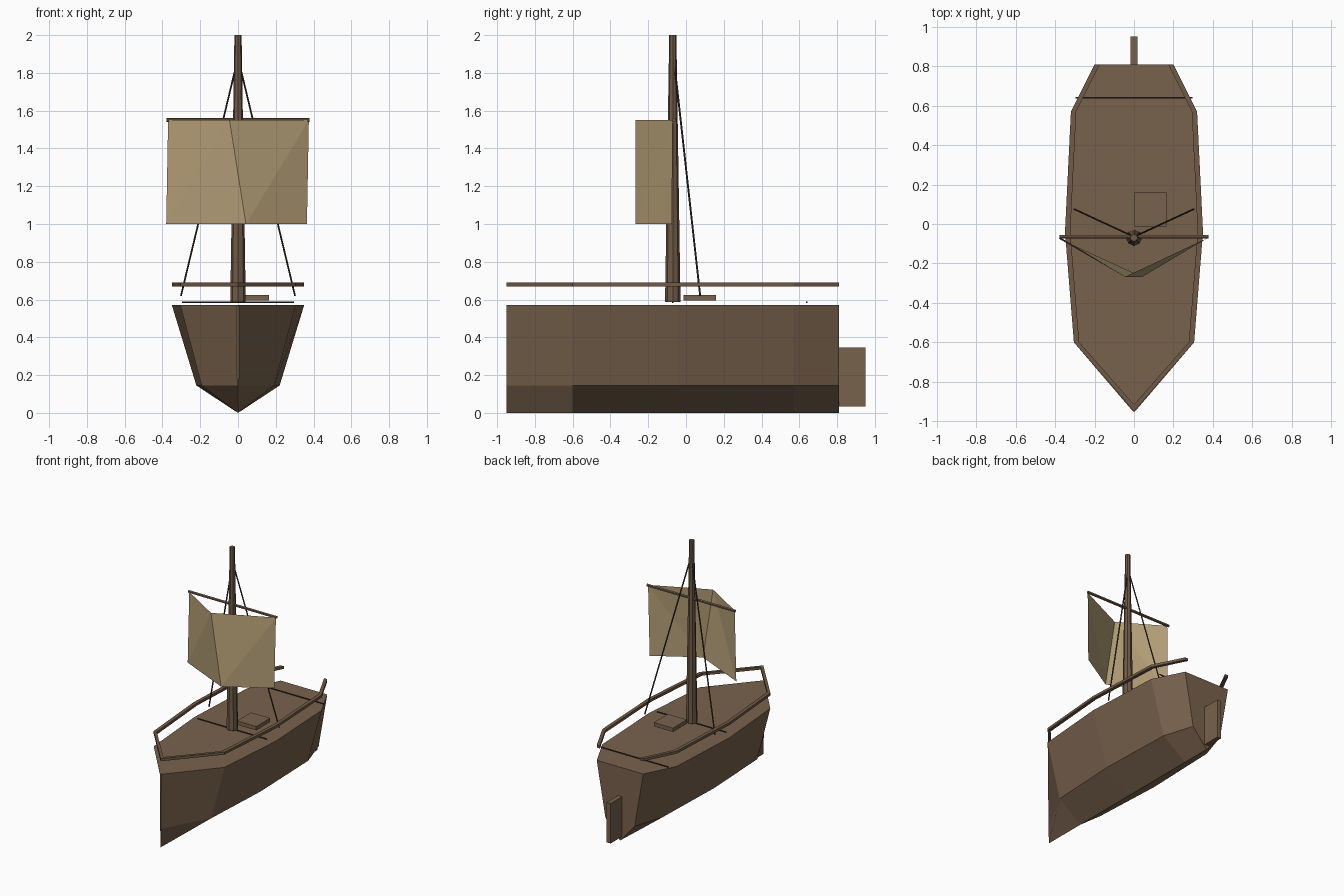
import bpy, bmesh, math
from mathutils import Vector

if "Cube" in bpy.data.objects:
    bpy.data.objects.remove(bpy.data.objects["Cube"])


def material(name, rgb):
    m = bpy.data.materials.new(name)
    m.diffuse_color = (*rgb, 1)
    m.use_nodes = True
    m.node_tree.nodes["Principled BSDF"].inputs["Base Color"].default_value = m.diffuse_color
    return m


HULL = material("hull brown", (0.190, 0.122, 0.074))
SPAR = material("spar brown", (0.160, 0.102, 0.062))
SAIL = material("sail canvas", (0.470, 0.355, 0.190))
ROPE = material("dark rope", (0.050, 0.036, 0.024))


def mesh_object(name, verts, faces, mat):
    me = bpy.data.meshes.new(name)
    bm = bmesh.new()
    vs = [bm.verts.new(v) for v in verts]
    for f in faces:
        bm.faces.new([vs[i] for i in f])
    bmesh.ops.recalc_face_normals(bm, faces=bm.faces)
    bm.to_mesh(me)
    bm.free()
    me.materials.append(mat)
    ob = bpy.data.objects.new(name, me)
    bpy.context.collection.objects.link(ob)
    return ob


def box(name, x, y, z, mat):
    verts = [(a, b, c) for a in x for b in y for c in z]
    faces = [(0, 1, 3, 2), (4, 6, 7, 5), (0, 4, 5, 1), (2, 3, 7, 6), (0, 2, 6, 4), (1, 5, 7, 3)]
    return mesh_object(name, verts, faces, mat)


def rod(name, a, b, r1, r2, sides, mat):
    a, b = Vector(a), Vector(b)
    bpy.ops.mesh.primitive_cone_add(vertices=sides, radius1=r1, radius2=r2,
                                    depth=(b - a).length, location=(a + b) / 2)
    ob = bpy.context.object
    ob.rotation_euler = (b - a).to_track_quat('Z', 'Y').to_euler()
    ob.name = name
    ob.data.materials.append(mat)
    return ob


# Hull: V-bottomed sections from bow to stern, closed by deck and transom
STATIONS = [(-0.95, 0.006), (-0.6, 0.305), (-0.04, 0.35), (0.57, 0.32), (0.81, 0.2)]
DECK, CHINE, N = 0.57, 0.145, 5
verts, faces = [], []
for y, w in STATIONS:
    c = w * 0.63
    verts += [(-w, y, DECK), (-c, y, CHINE), (0, y, 0), (c, y, CHINE), (w, y, DECK)]
for s in range(len(STATIONS) - 1):
    for i in range(N):
        j = (i + 1) % N
        faces.append((s * N + i, s * N + j, (s + 1) * N + j, (s + 1) * N + i))
last = (len(STATIONS) - 1) * N
faces += [tuple(range(N)), tuple(range(last, last + N))]
mesh_object("hull", verts, faces, HULL)

# Rail: flat band following the deck outline, open at the stern
outline = [(w, y) for y, w in reversed(STATIONS[1:])] + [(0, -0.95)]
outline += [(-w, y) for y, w in STATIONS[1:]]
verts, faces = [], []
for x, y in outline:
    ix = x - math.copysign(0.027, x) if x else 0
    iy = y if x else y + 0.035
    verts += [(x, y, 0.669), (x, y, 0.689), (ix, iy, 0.689), (ix, iy, 0.669)]
for s in range(len(outline) - 1):
    for i in range(4):
        j = (i + 1) % 4
        faces.append((s * 4 + i, s * 4 + j, s * 4 + 4 + j, s * 4 + 4 + i))
end = 4 * (len(outline) - 1)
faces += [(0, 1, 2, 3), tuple(range(end, end + 4))]
mesh_object("rail", verts, faces, SPAR)

# Rudder and deck hatch
box("rudder", (-0.017, 0.017), (0.81, 0.95), (0.035, 0.345), HULL)
box("hatch", (0.0, 0.165), (-0.012, 0.16), (0.595, 0.625), HULL)

# Mast and yard
MY = -0.07
rod("mast", (0, MY, 0.588), (0, MY, 2.0), 0.041, 0.019, 8, SPAR)
rod("yard", (-0.378, MY + 0.005, 1.55), (0.378, MY + 0.005, 1.55), 0.011, 0.011, 6, SPAR)

# Sail: two folded panels bellying forward
mesh_object("sail",
            [(-0.37, -0.07, 1.55), (-0.045, -0.268, 1.55), (0.375, -0.07, 1.55),
             (-0.38, -0.075, 1.0), (0.042, -0.268, 1.0), (0.365, -0.075, 1.0)],
            [(0, 3, 1), (1, 3, 4), (1, 4, 2), (2, 4, 5)], SAIL)

# Shrouds and thin lines lying across the deck
for side, label in ((-1, "left"), (1, "right")):
    rod("shroud_" + label, (0, -0.065, 1.88), (side * 0.302, 0.075, 0.62), 0.005, 0.005, 6, ROPE)
for y, label in ((MY, "mid"), (0.64, "stern")):
    rod("deck_line_" + label, (-0.297, y, 0.586), (0.297, y, 0.586), 0.005, 0.005, 6, ROPE)
